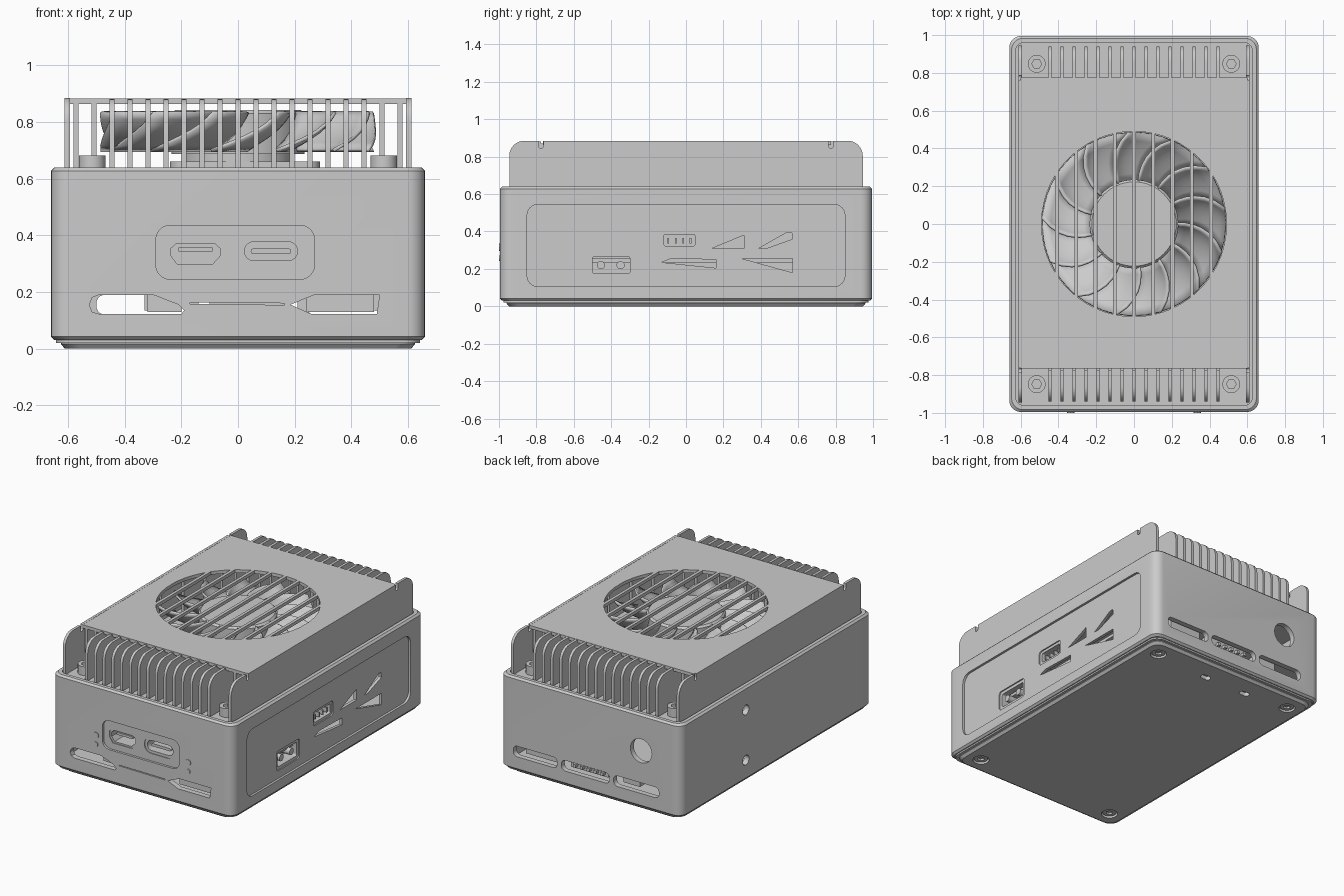
import bpy, bmesh
from math import sin, cos, pi, sqrt, radians

if "Cube" in bpy.data.objects:
    bpy.data.objects.remove(bpy.data.objects["Cube"])


def rrect(x0, x1, y0, y1, r, rb=None, n=6):
    """Rounded rectangle outline; rb is the radius of the two lower corners."""
    rb = r if rb is None else rb
    pts = []
    for k, (cx, cy, q) in enumerate([(x0 + rb, y0 + rb, rb), (x1 - rb, y0 + rb, rb),
                                     (x1 - r, y1 - r, r), (x0 + r, y1 - r, r)]):
        steps = n if q > 0 else 0
        for i in range(steps + 1):
            a = pi + k * pi / 2 + (i / steps * pi / 2 if steps else 0)
            pts.append((cx + q * cos(a), cy + q * sin(a)))
    return pts


def circle(cx, cy, r, n=24):
    return [(cx + r * cos(2 * pi * i / n), cy + r * sin(2 * pi * i / n)) for i in range(n)]


def place(axis, u, v, w):
    return {'x': (w, u, v), 'y': (u, w, v), 'z': (u, v, w)}[axis]


def loft(bm, axis, sections):
    rings = [[bm.verts.new(place(axis, u, v, w)) for u, v in pts] for pts, w in sections]
    for a, b in zip(rings, rings[1:]):
        for i in range(len(a)):
            j = (i + 1) % len(a)
            bm.faces.new((a[i], a[j], b[j], b[i]))
    bm.faces.new(rings[0][::-1])
    bm.faces.new(rings[-1])


def finish(name, bm):
    bmesh.ops.recalc_face_normals(bm, faces=bm.faces[:])
    me = bpy.data.meshes.new(name)
    bm.to_mesh(me)
    bm.free()
    ob = bpy.data.objects.new(name, me)
    bpy.context.collection.objects.link(ob)
    return ob


def prisms(name, axis, parts):
    """One object made of outlines extruded along an axis: (outline, low, high)."""
    bm = bmesh.new()
    for pts, lo, hi in parts:
        loft(bm, axis, [(pts, lo), (pts, hi)])
    return finish(name, bm)


def cut(ob, axis, parts):
    cutter = prisms("cutter", axis, parts)
    cutter.hide_render = True
    m = ob.modifiers.new("cut", 'BOOLEAN')
    m.operation, m.solver, m.object = 'DIFFERENCE', 'EXACT', cutter
    bpy.context.view_layer.objects.active = ob
    bpy.ops.object.modifier_apply(modifier=m.name)
    bpy.data.objects.remove(cutter)


def outline(inset, r=0.06):
    return rrect(-0.66 + inset, 0.66 - inset, -0.995 + inset, 0.995 - inset, r)


corners = [(sx * 0.515, sy * 0.848) for sx in (-1, 1) for sy in (-1, 1)]

# main case: hollow, open at the top
bm = bmesh.new()
loft(bm, 'z', [(outline(0.012), 0.03), (outline(0), 0.042), (outline(0), 0.628), (outline(0.012), 0.64)])
case = finish("case", bm)
cut(case, 'z', [(outline(0.035, 0.04), 0.06, 0.8)])

# front and right-side recessed panels
cut(case, 'y', [(rrect(-0.29, 0.27, 0.245, 0.435, 0.05), -1.1, -0.98)])
cut(case, 'x', [(rrect(-0.85, 0.85, 0.105, 0.545, 0.06), 0.645, 0.8)])

# front openings: video port, oval port and lower slots
video = [(-0.25, 0.325), (-0.225, 0.288), (-0.08, 0.288), (-0.05, 0.325), (-0.05, 0.36),
         (-0.07, 0.38), (-0.23, 0.38), (-0.25, 0.36)]
oval = rrect(0.005, 0.228, 0.293, 0.395, 0.05)
slot_l = [(-0.525, 0.155), (-0.515, 0.13), (-0.49, 0.122), (-0.2, 0.122), (-0.19, 0.135),
          (-0.21, 0.155), (-0.3, 0.19), (-0.49, 0.19), (-0.515, 0.18)]
slot_m = [(-0.17, 0.163), (-0.17, 0.158), (0.165, 0.154), (0.165, 0.16)]
slot_r = [(0.185, 0.155), (0.26, 0.122), (0.49, 0.122), (0.5, 0.19), (0.27, 0.19)]
cut(case, 'y', [(p, -1.1, -0.9) for p in (video, oval, slot_l, slot_m, slot_r)])

# back openings: three slots and a round hole
back = [rrect(a, b, 0.12, 0.19, 0.03) for a, b in ((0.24, 0.56), (-0.14, 0.21), (-0.5, -0.17))]
cut(case, 'y', [(p, 0.9, 1.1) for p in back + [circle(-0.37, 0.4, 0.078)]])

# right-side openings: two sockets and narrow vents
socket_a = rrect(-0.52, -0.28, 0.155, 0.285, 0.02)
socket_b = rrect(-0.138, 0.068, 0.305, 0.402, 0.02)
vents = [[(0.14, 0.31), (0.31, 0.31), (0.31, 0.38)],
         [(0.39, 0.31), (0.43, 0.31), (0.57, 0.36), (0.565, 0.395), (0.54, 0.395)],
         [(-0.13, 0.235), (0.16, 0.205), (0.16, 0.25), (-0.08, 0.255)],
         [(0.3, 0.255), (0.57, 0.18), (0.57, 0.255)]]
cut(case, 'x', [(p, 0.6, 0.8) for p in [socket_a, socket_b] + vents])

# left-side mounting holes
cut(case, 'x', [(circle(0.32, z, 0.032), -0.8, -0.6) for z in (0.16, 0.49)])

# bottom plate with screw pockets and two small slots
bm = bmesh.new()
loft(bm, 'z', [(outline(0.048), 0), (outline(0.035), 0.016), (outline(0.035), 0.02),
               (outline(0.018), 0.02), (outline(0.018), 0.045)])
plate = finish("bottom_plate", bm)
cut(plate, 'z', [(circle(x, y, 0.05), -0.1, 0.025) for x, y in corners] +
    [(rrect(x - 0.035, x + 0.035, 0.795, 0.835, 0.019), -0.1, 0.025) for x in (-0.2, 0.11)])
screws = prisms("bottom_screws", 'z', [(circle(x, y, 0.042), 0.008, 0.04) for x, y in corners])
cut(screws, 'z', [(circle(x, y, 0.022, 6), -0.1, 0.02) for x, y in corners])

# top screws with hex sockets
screws = prisms("top_screws", 'z', [(circle(x, y, 0.047, 32), 0.61, 0.682) for x, y in corners])
cut(screws, 'z', [(circle(x, y, 0.026, 6), 0.65, 0.8) for x, y in corners])

# heat sink base and fins with a round pocket for the fan
prisms("heat_sink_base", 'z', [(outline(0.034, 0.04), 0.57, 0.624)])
fins = []
for i in range(-9, 10):
    x = i * 0.0635
    y0 = sqrt(max(0.53 ** 2 - x * x, 0.0001))
    if abs(i) < 8:
        tip = [(0.86 + 0.08 * cos(k * pi / 12), 0.802 + 0.08 * sin(k * pi / 12)) for k in range(7)]
        prof = [(y0, 0.615), (0.94, 0.615)] + tip + [(0.775, 0.882), (0.775, 0.87), (y0, 0.87)]
    else:
        prof = [(y0, 0.615), (0.76, 0.615), (0.76, 0.87), (y0, 0.87)]
    for s in (-1, 1):
        fins.append(([(s * y, z) for y, z in prof], x - 0.009, x + 0.009))
prisms("heat_sink_fins", 'x', fins)

# cover: side walls with relief slits, top sheet with a slotted round grille
wall = rrect(-0.945, 0.945, 0.615, 0.885, 0.08, 0)
for name, lo, hi in (("cover_wall_left", -0.612, -0.594), ("cover_wall_right", 0.594, 0.612)):
    w = prisms(name, 'x', [(wall, lo, hi)])
    cut(w, 'x', [(rrect(y - 0.012, y + 0.012, 0.845, 0.95, 0, 0.011), -0.8, 0.8) for y in (-0.775, 0.775)])
top = prisms("cover_top", 'z', [(rrect(-0.6, 0.6, -0.765, 0.775, 0), 0.863, 0.884)])
R, slots = 0.49, []
for i in range(-5, 5):
    a, b = i * 0.102 + 0.01, (i + 1) * 0.102 - 0.01
    a, b = max(a, -R + 0.003), min(b, R - 0.003)
    arc = [(a + (b - a) * k / 5, sqrt(R * R - (a + (b - a) * k / 5) ** 2)) for k in range(6)]
    slots.append(([(x, -y) for x, y in arc] + arc[::-1], 0.8, 1.0))
cut(top, 'z', slots)

# fan: stator, hub and swept blades
prisms("fan_base", 'z', [(rrect(-0.24, 0.29, -0.2, 0.2, 0.05), 0.62, 0.66)])
prisms("fan_stator", 'z', [(circle(0, 0, 0.2, 40), 0.655, 0.69)])
bm = bmesh.new()
loft(bm, 'z', [(circle(0, 0, 0.235, 64), 0.688), (circle(0, 0, 0.235, 64), 0.83), (circle(0, 0, 0.223, 64), 0.842)])
finish("fan_hub", bm)
bm = bmesh.new()
NR, NC, BLADES = 6, 6, 13
for k in range(BLADES):
    grid = []
    for i in range(NR + 1):
        s = i / NR
        r = 0.225 + 0.26 * s
        row = []
        for j in range(NC + 1):
            t = j / NC
            a = 2 * pi * k / BLADES + 0.5 * t + 0.08 * sin(pi * t) - 0.32 * s * s
            row.append(bm.verts.new((r * cos(a), r * sin(a), 0.70 + 0.135 * t)))
        grid.append(row)
    for i in range(NR):
        for j in range(NC):
            bm.faces.new((grid[i][j], grid[i + 1][j], grid[i + 1][j + 1], grid[i][j + 1]))
blades = finish("fan_blades", bm)
m = blades.modifiers.new("thickness", 'SOLIDIFY')
m.thickness, m.offset = 0.012, 0

# circuit board and the connectors behind the openings
prisms("circuit_board", 'z', [(rrect(-0.61, 0.61, -0.94, 0.94, 0.03), 0.235, 0.255)])
p = prisms("video_port", 'y', [(video, -0.975, -0.75)])
cut(p, 'y', [([(x * 0.86 - 0.021, 0.334 + (z - 0.334) * 0.78) for x, z in video], -1.1, -0.8)])
prisms("video_port_tongue", 'y', [(rrect(-0.21, -0.09, 0.342, 0.358, 0.004), -0.965, -0.78)])
p = prisms("oval_port", 'y', [(oval, -0.975, -0.75)])
cut(p, 'y', [(rrect(0.023, 0.21, 0.311, 0.377, 0.032), -1.1, -0.8)])
prisms("oval_port_tongue", 'y', [(rrect(0.045, 0.188, 0.335, 0.353, 0.008), -0.965, -0.78)])
prisms("indicator_lights", 'y', [(circle(x, z, r, n), -1.0, -0.94) for x in (-0.335, 0.335)
                                 for z, r, n in ((0.316, 0.02, 8), (0.257, 0.015, 16))])
prisms("card_slot", 'y', [(rrect(0.24, 0.48, 0.13, 0.235, 0), -0.95, -0.7)])
prisms("board_chip", 'y', [(rrect(-0.32, -0.2, 0.13, 0.235, 0), -0.94, -0.75)])
for name, port, inner in (
        ("socket_two_pin", socket_a, rrect(-0.5, -0.3, 0.175, 0.265, 0.01)),
        ("socket_four_pin", socket_b, rrect(-0.118, 0.048, 0.322, 0.385, 0.01))):
    p = prisms(name, 'x', [(port, 0.5, 0.637)])
    cut(p, 'x', [(inner, 0.56, 0.8)])
prisms("socket_pins", 'x', [(circle(y, 0.22, 0.022, 16), 0.55, 0.635) for y in (-0.455, -0.35)] +
       [(rrect(-0.1 + i * 0.04, -0.09 + i * 0.04, 0.335, 0.365, 0), 0.55, 0.63) for i in range(4)])
prisms("back_headers", 'y', [(rrect(a, b, 0.135, 0.235, 0), 0.85, 0.95)
                             for a, b in ((-0.1, 0.17), (-0.33, -0.21), (0.27, 0.5))])
prisms("back_header_pins", 'y', [(rrect(-0.08 + i * 0.05, -0.06 + i * 0.05, 0.15, 0.17, 0), 0.94, 0.975)
                                 for i in range(5)])

# smooth the rounded surfaces, keep the edges sharp
bpy.ops.object.select_all(action='SELECT')
bpy.context.view_layer.objects.active = case
bpy.ops.object.shade_smooth_by_angle(angle=radians(30))
